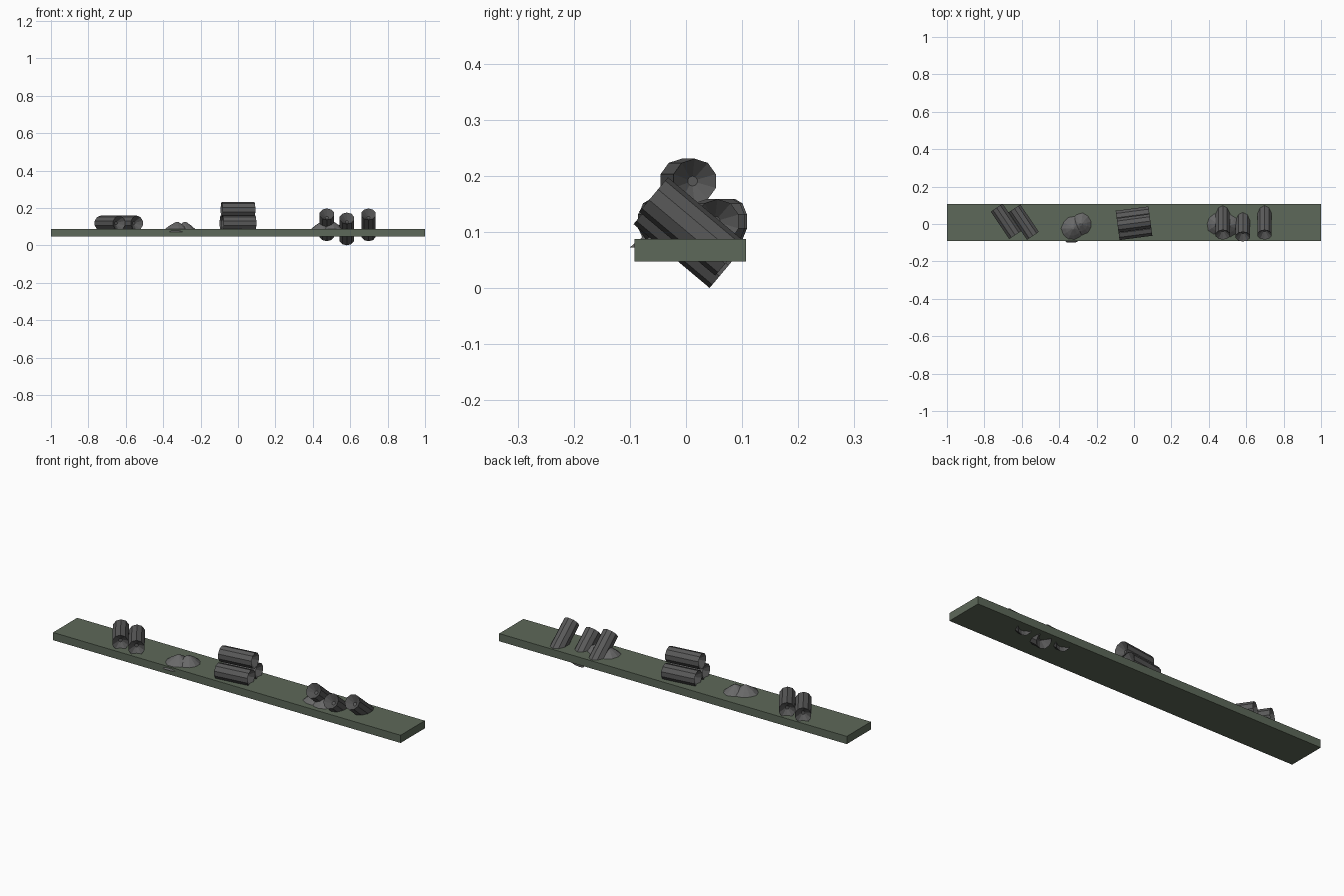
import bpy, bmesh, math, random
from mathutils import Matrix, Vector

if "Cube" in bpy.data.objects:
    bpy.data.objects.remove(bpy.data.objects["Cube"])

random.seed(4)


def material(name, rgb):
    m = bpy.data.materials.new(name)
    m.diffuse_color = (*rgb, 1)
    m.use_nodes = True
    m.node_tree.nodes["Principled BSDF"].inputs["Base Color"].default_value = m.diffuse_color
    return m


GREEN = material("green_paint", (0.11, 0.14, 0.10))
DARK = material("dark_steel", (0.10, 0.10, 0.10))
ASH = material("ash_grey", (0.14, 0.14, 0.14))


def add_object(name, bm, mat, matrix=Matrix()):
    bmesh.ops.recalc_face_normals(bm, faces=bm.faces)
    mesh = bpy.data.meshes.new(name)
    bm.to_mesh(mesh)
    bm.free()
    mesh.materials.append(mat)
    ob = bpy.data.objects.new(name, mesh)
    ob.matrix_world = matrix
    bpy.context.collection.objects.link(ob)
    return ob


def lathe(bm, profile, sides, jitter=0.0):
    """Rings of (radius, z) bridged together, both ends capped."""
    wobble = [1 + random.uniform(-jitter, jitter) for _ in range(sides)]
    rings = []
    for r, z in profile:
        rings.append([bm.verts.new((
            r * wobble[i] * math.cos(math.tau * (i + 0.5) / sides),
            r * wobble[i] * math.sin(math.tau * (i + 0.5) / sides), z))
            for i in range(sides)])
    for a, b in zip(rings, rings[1:]):
        for i in range(sides):
            j = (i + 1) % sides
            bm.faces.new((a[i], a[j], b[j], b[i]))
    bm.faces.new(rings[0])
    bm.faces.new(rings[-1])


def drum(name, centre, direction):
    """Ten-sided drum with funnel-shaped recesses in both ends."""
    R, H, D = 0.040, 0.0885, 0.03
    bm = bmesh.new()
    lathe(bm, [(0.009, D - H), (R, -H), (R, H), (0.009, H - D)], 10)
    axis = Vector(direction).normalized()
    side = axis.cross(Vector((0, 0, 1))).normalized()
    up = side.cross(axis)
    rot = Matrix((up, side, axis)).transposed().to_4x4()
    # turn half a step so a flat lies on top
    turn = Matrix.Rotation(math.pi / 2, 4, 'Z')
    add_object(name, bm, DARK, Matrix.Translation(centre) @ rot @ turn)


def heap(name, centre, r, top):
    """Low faceted mound."""
    bm = bmesh.new()
    z = centre[2]
    lathe(bm, [(r, 0), (r * 0.5, (top - z) * 0.6), (0.006, top - z)], 11, 0.07)
    add_object(name, bm, ASH, Matrix.Translation(centre))


# plank
bm = bmesh.new()
bmesh.ops.create_cube(bm, size=1)
bmesh.ops.scale(bm, vec=(2, 0.199, 0.04), verts=bm.verts)
add_object("plank", bm, GREEN, Matrix.Translation((0, 0.0075, 0.068)))

# left pair lying at an angle
a = math.radians(-56)
for i, c in enumerate([(-0.685, 0.014, 0.119), (-0.590, 0.010, 0.119)]):
    drum(f"left_drum_{i}", c, (math.cos(a), math.sin(a), 0))

# centre stack of three
a = math.radians(7.5)
for i, (off, z) in enumerate([(-0.041, 0.119), (0.041, 0.119), (0.0, 0.191)]):
    drum(f"stacked_drum_{i}",
         (-off * math.sin(a), 0.004 + off * math.cos(a), z),
         (math.cos(a), math.sin(a), 0))

# tilted row sunk through the plank
a = math.radians(-40)
for i, (x, y, z) in enumerate([(0.475, 0.010, 0.110), (0.582, 0.0, 0.088),
                               (0.698, 0.010, 0.110)]):
    drum(f"tilted_drum_{i}", (x, y, z), (0, math.cos(a), math.sin(a)))

# ash heaps
heap("left_heap_a", (-0.325, -0.023, 0.073), 0.080, 0.126)
heap("left_heap_b", (-0.283, -0.002, 0.077), 0.072, 0.126)
heap("right_heap_a", (0.450, 0.000, 0.075), 0.078, 0.127)
heap("right_heap_b", (0.505, -0.010, 0.074), 0.078, 0.127)
